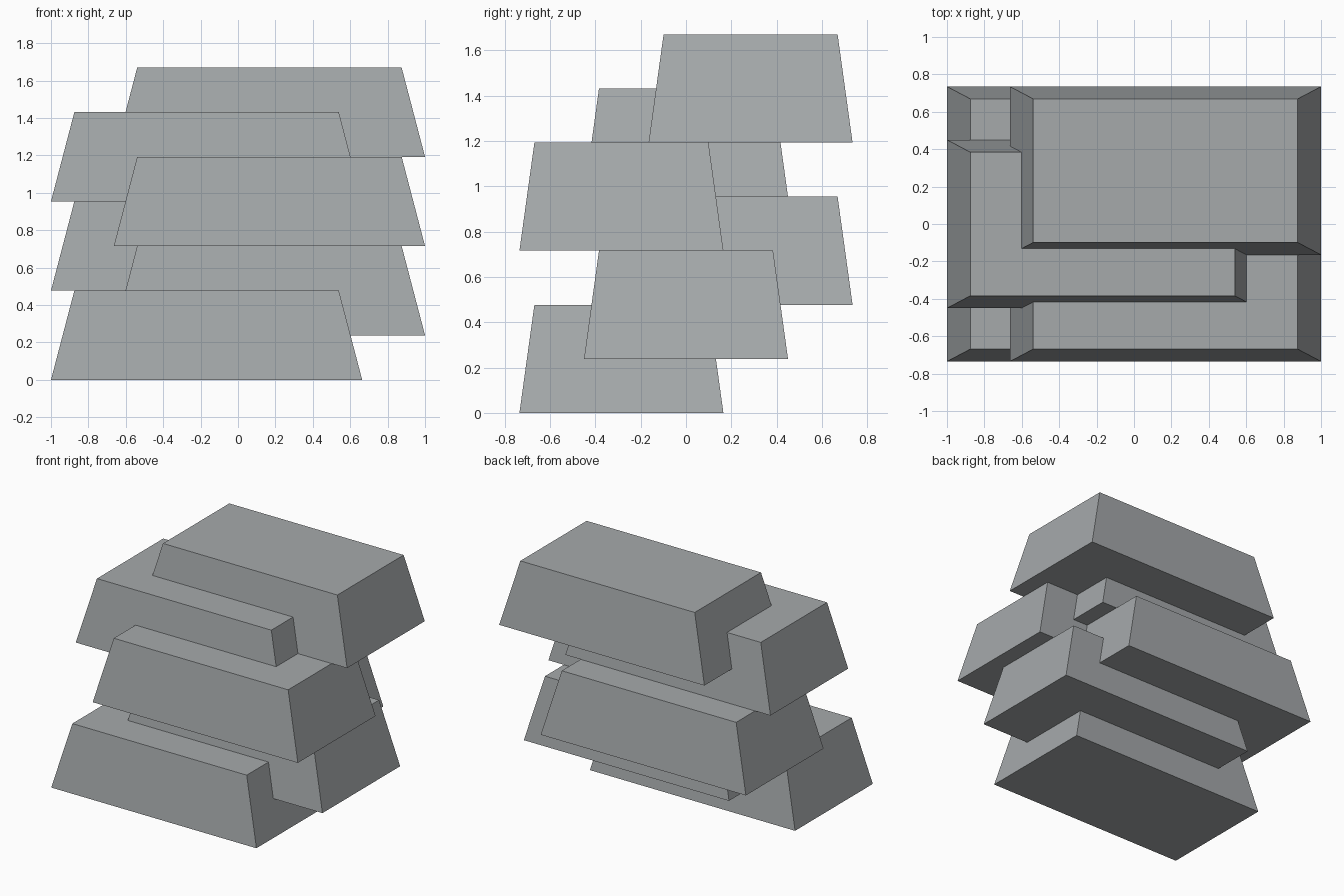
import bpy
import bmesh

cube = bpy.data.objects.get("Cube")
if cube:
    bpy.data.objects.remove(cube, do_unlink=True)

# Plain grey metal
metal = bpy.data.materials.new("grey_metal")
metal.use_nodes = True
colour = (0.38, 0.40, 0.41, 1)
metal.diffuse_color = colour
metal.node_tree.nodes["Principled BSDF"].inputs["Base Color"].default_value = colour

LENGTH, WIDTH, HEIGHT = 1.664, 0.90, 0.477
INSET_X, INSET_Y = 0.125, 0.066


def ingot(name, x, y, z):
    """Tapered bar with its base centred on (x, y) at height z."""
    bm = bmesh.new()
    bmesh.ops.create_cube(bm, size=1)
    for v in bm.verts:
        top = v.co.z > 0
        v.co.x *= LENGTH - (2 * INSET_X if top else 0)
        v.co.y *= WIDTH - (2 * INSET_Y if top else 0)
        v.co.z = HEIGHT if top else 0
    mesh = bpy.data.meshes.new(name)
    bm.to_mesh(mesh)
    bm.free()
    mesh.materials.append(metal)
    obj = bpy.data.objects.new(name, mesh)
    obj.location = (x, y, z)
    bpy.context.collection.objects.link(obj)


# Staggered stack: ends alternate left and right, rows step front to back,
# each bar starting half a bar higher than the one before
shift_x = 1 - LENGTH / 2
shift_y = 0.285
for i in range(6):
    side = 1 if i % 2 else -1
    row = i % 3 - 1
    ingot(f"ingot_{i + 1}", side * shift_x, row * shift_y, i * HEIGHT / 2)
